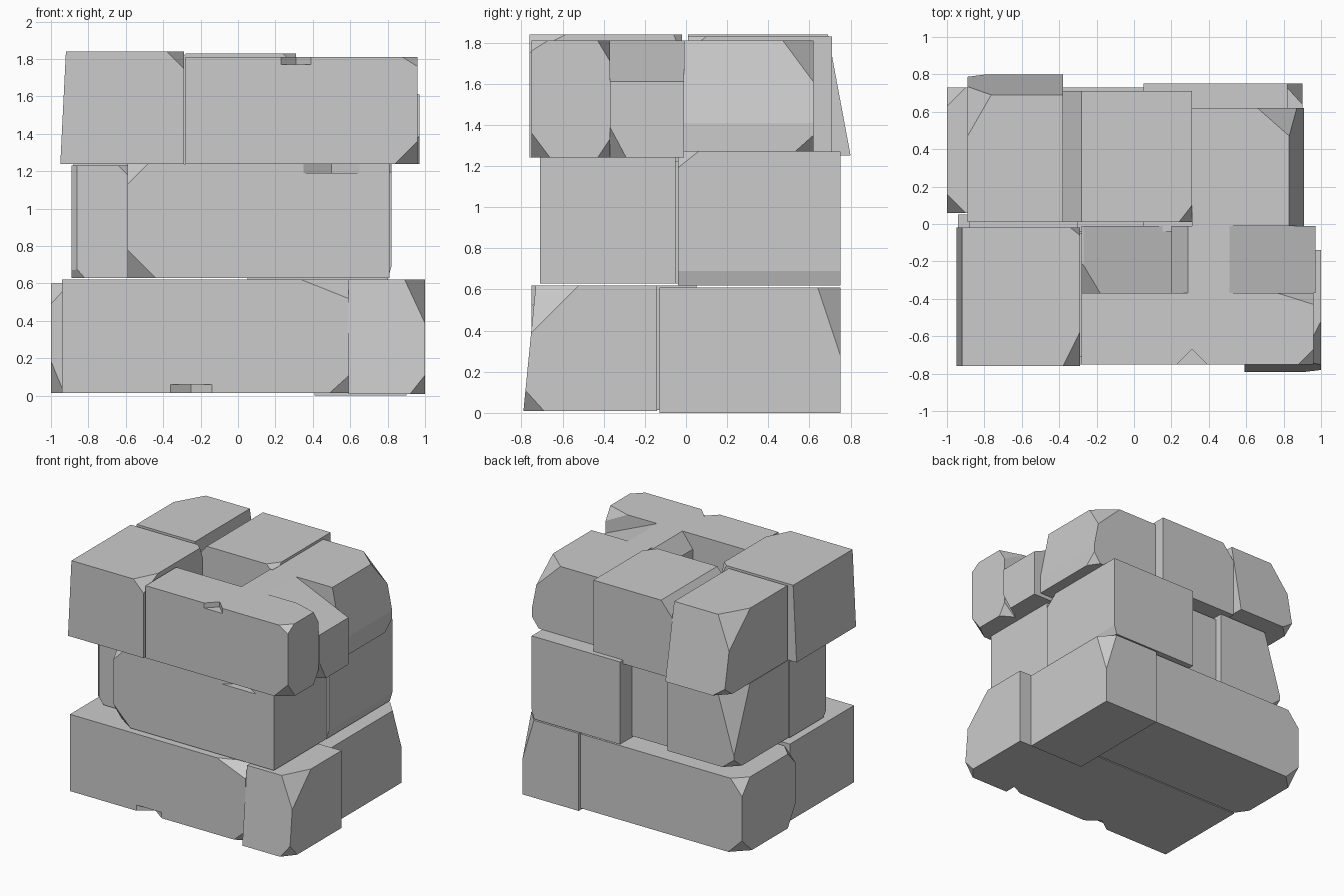
import bpy, bmesh
from mathutils import Vector

cube = bpy.data.objects.get("Cube")
if cube:
    bpy.data.objects.remove(cube)

stone = bpy.data.materials.new("grey_stone")
stone.use_nodes = True
GREY = (0.6, 0.6, 0.6, 1)
stone.diffuse_color = GREY
stone.node_tree.nodes["Principled BSDF"].inputs["Base Color"].default_value = GREY


def block(name, x, y, z, chips=()):
    """Stone block; each chip is a sign string ('+', '-' or '0' per axis)
    and the lengths cut off along the edges of that corner."""
    lo, hi = Vector((x[0], y[0], z[0])), Vector((x[1], y[1], z[1]))
    bm = bmesh.new()
    bmesh.ops.create_cube(bm, size=1)
    for v in bm.verts:
        v.co = (lo + hi) / 2 + v.co * (hi - lo)
    for signs, *sizes in chips:
        corner, normal, point = Vector(), Vector(), None
        lengths = iter(sizes)
        for i, s in enumerate(signs):
            corner[i] = hi[i] if s == "+" else lo[i]
            if s != "0":
                size = next(lengths)
                normal[i] = (1 if s == "+" else -1) / size
                point = (i, -size if s == "+" else size)
        corner[point[0]] += point[1]
        cut = bmesh.ops.bisect_plane(bm, geom=bm.verts[:] + bm.edges[:] + bm.faces[:],
                                     plane_co=corner, plane_no=normal, clear_outer=True)
        edges = [e for e in cut["geom_cut"] if isinstance(e, bmesh.types.BMEdge)]
        bmesh.ops.contextual_create(bm, geom=edges)
    bmesh.ops.recalc_face_normals(bm, faces=bm.faces)
    mesh = bpy.data.meshes.new(name)
    bm.to_mesh(mesh)
    bm.free()
    mesh.materials.append(stone)
    obj = bpy.data.objects.new(name, mesh)
    bpy.context.collection.objects.link(obj)
    return obj


def notch(obj, x, y, z, width, depth):
    """Small wedge broken out of a long edge."""
    bpy.ops.mesh.primitive_cone_add(vertices=4, radius1=width / 2, radius2=width / 2,
                                    depth=depth, location=(x, y, z))
    cutter = bpy.context.object
    cutter.name = obj.name + "_notch_cutter"
    cutter.scale.y = 2 * depth / width
    cutter.hide_render = True
    cutter.hide_viewport = True
    mod = obj.modifiers.new("notch", "BOOLEAN")
    mod.object = cutter
    mod.solver = "EXACT"


# Bottom course
block("bottom_front", (-.94, .59), (-.75, .05), (.015, .62),
      [("+-+", .25, .1, .1), ("+--", .1, .05, .09)])
block("bottom_front_corner", (.59, 1), (-.79, -.14), (.01, .62),
      [("0-+", .06, .61), ("+-+", .14, .27, .27), ("+--", .08, .1, .11)])
block("bottom_back_long", (-1, .41), (.06, .73), (.015, .6),
      [("-++", .1, .1, .12), ("--+", .1, .1, .11), ("---", .07, .1, .17),
       ("-+-", .12, .12, .12)])
block("bottom_back_corner", (.41, .9), (-.13, .75), (0, .61),
      [("+++", .1, .11, .33)])

# Middle course
block("middle_front", (-.59, .81), (-.71, -.05), (.63, 1.24),
      [("---", .15, .1, .15), ("--+", .11, .08, .11)])
block("middle_left", (-.89, -.58), (-.5, -.02), (.63, 1.23),
      [("--0", .03, .03), ("+-+", .06, .05, .06), ("---", .07, .06, .08)])
block("middle_back_right", (.05, .82), (-.04, .75), (.62, 1.27),
      [("+0-", .02, .07), ("+-+", .1, .1, .08)])
block("middle_back_centre", (-.3, .06), (-.04, .6), (.63, 1.22))
block("middle_back_left", (-.88, -.3), (-.03, .66), (.63, 1.24),
      [("-++", .15, .2, .5), ("-+-", .1, .1, .08)])

# Top course
block("top_front_left", (-.95, -.29), (-.76, -.02), (1.24, 1.84),
      [("-0+", .03, .6), ("+-+", .09, .18, .09), ("+++", .05, .04, .1)])
block("top_front_long", (-.28, .96), (-.75, -.37), (1.24, 1.81),
      [("+--", .12, .09, .12), ("++-", .1, .06, .09),
       ("+-+", .08, .08, .05), ("+++", .19, .06, .1)])
block("top_right_infill", (.2, .97), (-.37, -.01), (1.24, 1.81),
      [("+0+", .46, .2), ("+--", .12, .08, .15), ("-0+", .09, .12)])
block("top_sunken_infill", (-.28, .2), (-.37, -.01), (1.22, 1.45),
      [("+0+", .47, .2), ("--+", .16, .16, .1)])
block("top_back_left", (-.89, -.38), (.01, .8), (1.25, 1.84),
      [("0++", .11, .59), ("-++", .19, .33, .3), ("-+-", .1, .1, .08)])
block("top_back_centre", (-.38, .31), (.01, .71), (1.24, 1.83),
      [("-0+", .1, .12), ("+-+", .07, .09, .07)])
block("top_back_right", (.31, .91), (-.01, .62), (1.27, 1.81),
      [("+0+", .08, .4), ("+++", .25, .22, .24), ("++-", .06, .09, .08)])

# Broken edges
notch(bpy.data.objects["bottom_front"], -.25, -.75, .02, .22, .08)
notch(bpy.data.objects["top_front_long"], .31, -.75, 1.81, .16, .08)
notch(bpy.data.objects["middle_front"], .5, -.71, 1.24, .3, .1)
